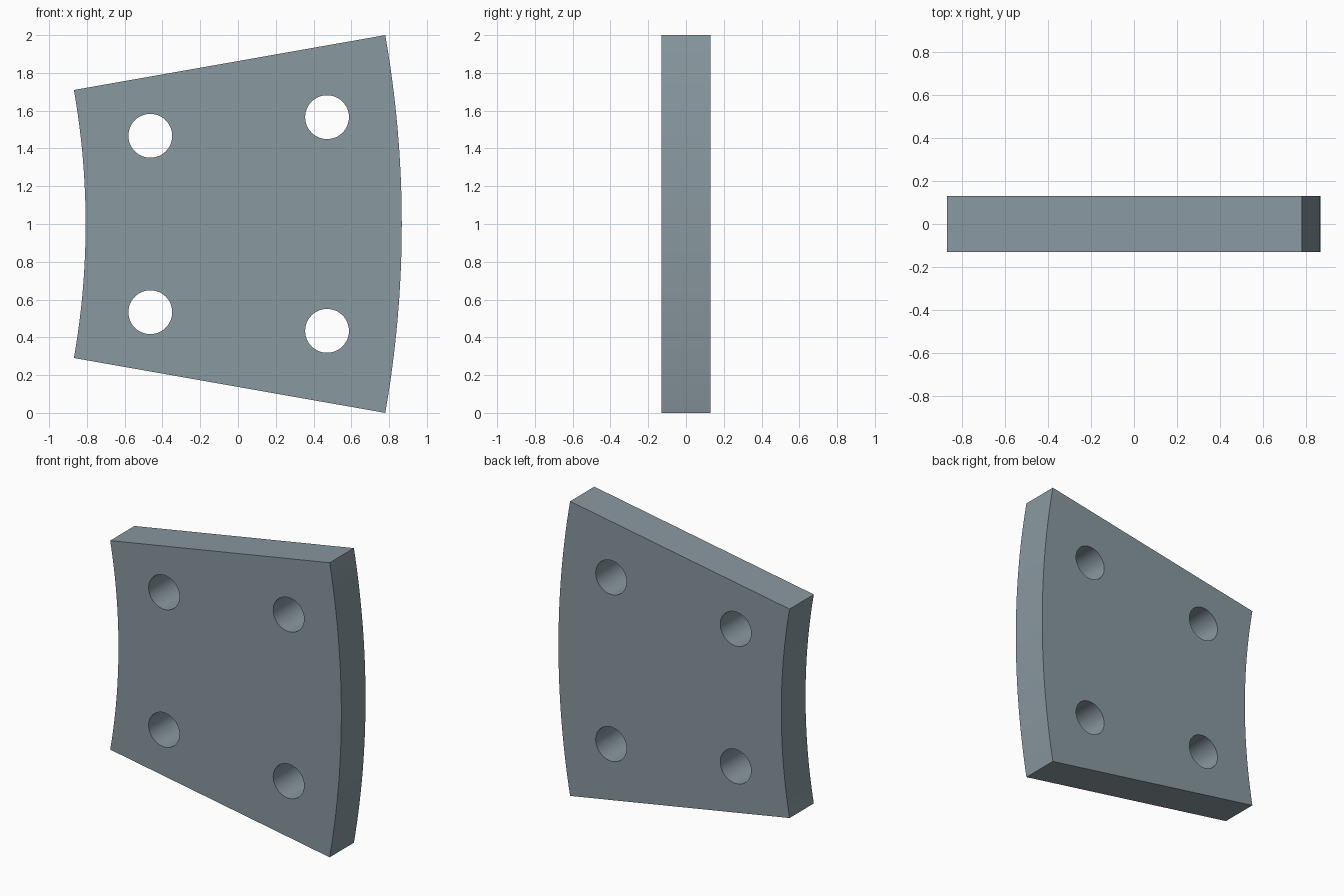
import bpy, bmesh
from math import sin, cos, pi, radians

if "Cube" in bpy.data.objects:
    bpy.data.objects.remove(bpy.data.objects["Cube"])

HALF = radians(10)                 # half angle of the ring segment
R_OUT = 1 / sin(HALF)
R_IN = 4.085
APEX = 0.867 - R_OUT               # x of the ring centre
HOLE_ANGLE, HOLE_R = radians(6.02), 0.116
THICK = 0.26


def polar(r, a):
    return (APEX + r * cos(a), 1 + r * sin(a))


def add_loop(curve, pts):
    s = curve.splines.new('POLY')
    s.points.add(len(pts) - 1)
    for p, (x, y) in zip(s.points, pts):
        p.co = (x, y, 0, 1)
    s.use_cyclic_u = True


curve = bpy.data.curves.new("plate_profile", 'CURVE')
curve.dimensions = '2D'
curve.fill_mode = 'BOTH'
curve.extrude = THICK / 2

# Ring segment outline
N = 32
angles = [-HALF + 2 * HALF * i / N for i in range(N + 1)]
add_loop(curve, [polar(R_OUT, a) for a in angles] +
         [polar(R_IN, a) for a in reversed(angles)])

# Four bolt holes
for r in (4.452, 5.393):
    for side in (-1, 1):
        cx, cz = polar(r, side * HOLE_ANGLE)
        add_loop(curve, [(cx + HOLE_R * cos(2 * pi * i / 48),
                          cz + HOLE_R * sin(2 * pi * i / 48)) for i in range(48)])

plate = bpy.data.objects.new("segment_plate", curve)
bpy.context.collection.objects.link(plate)
bpy.context.view_layer.objects.active = plate
plate.select_set(True)
plate.rotation_euler.x = pi / 2    # stand the plate upright
bpy.ops.object.convert(target='MESH')
bpy.ops.object.transform_apply(location=False, rotation=True, scale=False)

# Weld the caps to the walls
plate = bpy.context.object
plate.name = "segment_plate"
bm = bmesh.new()
bm.from_mesh(plate.data)
bmesh.ops.remove_doubles(bm, verts=bm.verts, dist=1e-4)
bmesh.ops.dissolve_limit(bm, angle_limit=radians(0.1), verts=bm.verts, edges=bm.edges)
bmesh.ops.recalc_face_normals(bm, faces=bm.faces)
bm.to_mesh(plate.data)
bm.free()
bpy.ops.object.shade_smooth_by_angle(angle=radians(30))

# Dark blue-grey steel
steel = bpy.data.materials.new("steel")
steel.diffuse_color = (0.25, 0.315, 0.35, 1)
steel.use_nodes = True
steel.node_tree.nodes["Principled BSDF"].inputs["Base Color"].default_value = steel.diffuse_color
plate.data.materials.clear()
plate.data.materials.append(steel)
